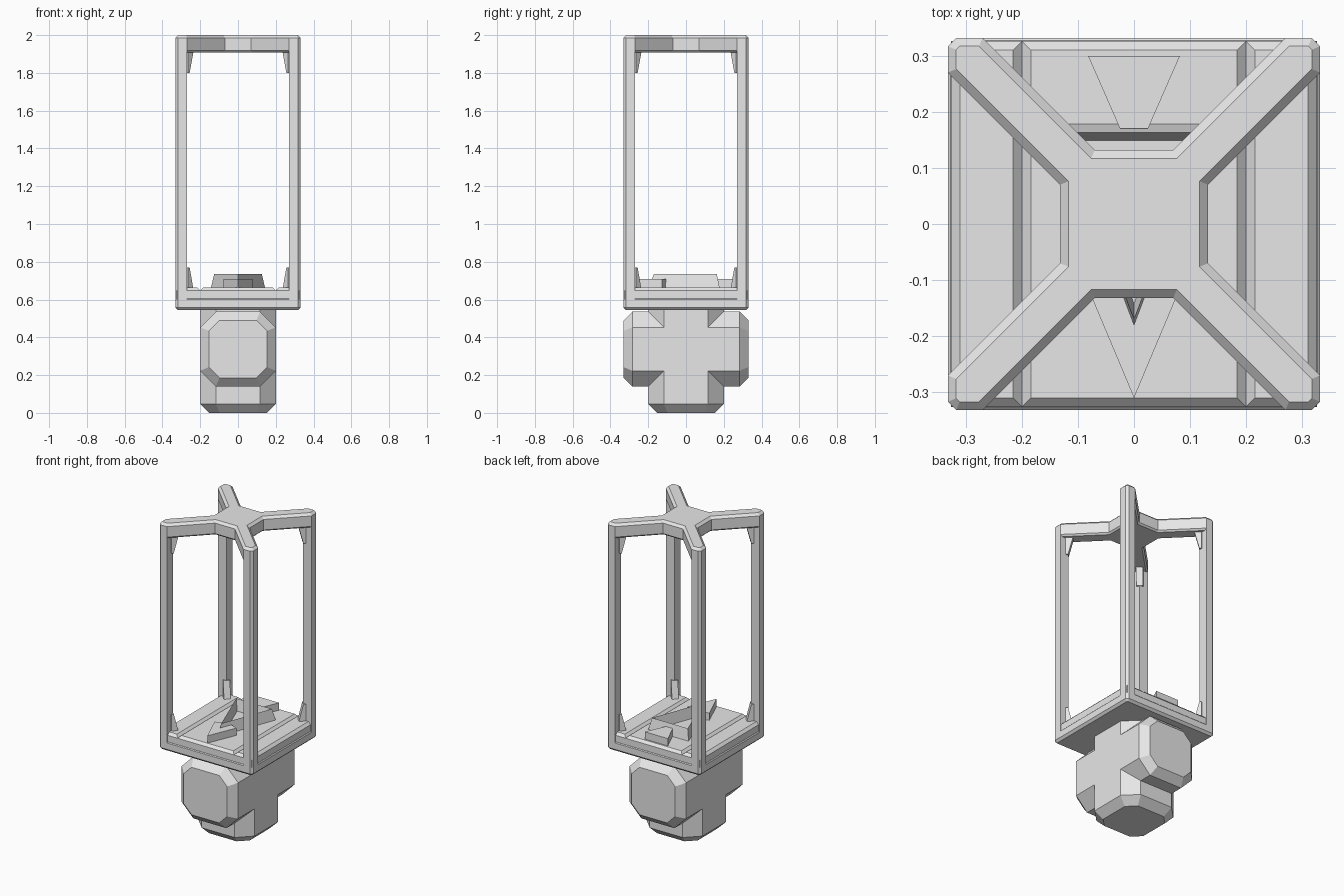
import bpy
import bmesh
from math import radians
from mathutils import Matrix, Vector

cube = bpy.data.objects.get("Cube")
if cube:
    bpy.data.objects.remove(cube)

grey = bpy.data.materials.new("light_grey")
grey.use_nodes = True
grey.diffuse_color = (0.8, 0.8, 0.8, 1)
grey.node_tree.nodes["Principled BSDF"].inputs["Base Color"].default_value = (0.8, 0.8, 0.8, 1)


def inset(poly, d):
    """Mitred inward offset of a counter-clockwise outline."""
    pts = [Vector(p) for p in poly]
    if d == 0:
        return pts
    out = []
    for i, p in enumerate(pts):
        a = (p - pts[i - 1]).normalized()
        b = (pts[(i + 1) % len(pts)] - p).normalized()
        na, nb = Vector((-a.y, a.x)), Vector((-b.y, b.x))
        out.append(p + (na + nb) * d / (1 + na.dot(nb)))
    return out


def loft(name, loops, matrix=None, closed=False):
    """Bridge (outline, z) loops; cap the ends, or close into a ring."""
    bm = bmesh.new()
    rings = [[bm.verts.new((p[0], p[1], z)) for p in poly] for poly, z in loops]
    pairs = list(zip(rings, rings[1:]))
    if closed:
        pairs.append((rings[-1], rings[0]))
    else:
        bm.faces.new(rings[0][::-1])
        bm.faces.new(rings[-1])
    n = len(rings[0])
    for lo, hi in pairs:
        for i in range(n):
            j = (i + 1) % n
            bm.faces.new((lo[i], lo[j], hi[j], hi[i]))
    bmesh.ops.recalc_face_normals(bm, faces=bm.faces)
    if matrix:
        bm.transform(matrix)
    mesh = bpy.data.meshes.new(name)
    bm.to_mesh(mesh)
    bm.free()
    mesh.materials.append(grey)
    obj = bpy.data.objects.new(name, mesh)
    bpy.context.collection.objects.link(obj)
    return obj


def prism(name, poly, z0, z1, low=0, top=0, matrix=None):
    """Extruded outline with chamfered bottom and top rims."""
    loops = [(inset(poly, low), z0)]
    if low:
        loops.append((poly, z0 + low))
    if top:
        loops.append((poly, z1 - top))
    loops.append((inset(poly, top), z1))
    return loft(name, loops, matrix)


def cut_rect(hx, hy, c):
    """Rectangle with cut corners."""
    return [(hx, c - hy), (hx, hy - c), (hx - c, hy), (c - hx, hy),
            (-hx, hy - c), (-hx, c - hy), (c - hx, -hy), (hx - c, -hy)]


def rect(x0, x1, h):
    return [(x0, -h), (x1, -h), (x1, h), (x0, h)]


def quarter(i):
    return Matrix.Rotation(radians(90 * i), 4, "Z")


# Lower block: upright octagonal body crossed by a horizontal one
prism("lower_body", cut_rect(0.2, 0.2, 0.083), 0, 0.55, low=0.048)
prism("cross_body", cut_rect(0.2, 0.198, 0.083), -0.33, 0.33, 0.046, 0.046,
      Matrix.Translation((0, 0, 0.338)) @ Matrix.Rotation(radians(90), 4, "X"))

# Tray and its floor panels
H = 0.332
prism("base_plate", cut_rect(H, H, 0.015), 0.545, 0.605, 0.014, 0.005)
prism("centre_panel", rect(-0.2, 0.2, 0.326), 0.6, 0.663, top=0.016)
prism("left_panel", rect(0.2, 0.326, 0.326), 0.6, 0.663, top=0.016)
prism("right_panel", rect(-0.326, -0.2, 0.326), 0.6, 0.663, top=0.016)

# Corner posts with diagonal braces at both ends
post = [(0.27, 0.27), (H, 0.27), (H, H - 0.015), (H - 0.015, H), (0.27, H)]
t = 0.014
foot = [(0.28 - t, 0.28 + t), (0.25 - t, 0.25 + t), (0.25 + t, 0.25 - t), (0.28 + t, 0.28 - t)]
tip = [foot[0], (0.27 - t, 0.27 + t), (0.27 + t, 0.27 - t), foot[3]]
for i in range(4):
    prism("post", post, 0.59, 1.92, matrix=quarter(i))
    loft("lower_brace", [(foot, 0.655), (tip, 0.77)], quarter(i))
    loft("upper_brace", [(tip, 1.8), (foot, 1.91)], quarter(i))

# Four-armed roof
arm = [(0.132, 0.07), (H, 0.27), (H, H - 0.015), (H - 0.015, H), (0.27, H), (0.07, 0.132)]
roof = [(quarter(i) @ Vector((x, y, 0))).to_2d() for i in range(4) for x, y in arm]
prism("roof_cross", roof, 1.908, 2.0, low=0.01, top=0.015)

# Raised floor emblem: chevron, ridged triangle and wedge
chevron = [(0, -0.31), (0.077, -0.127), (0.028, -0.106),
           (0, -0.175), (-0.028, -0.106), (-0.077, -0.127)]
prism("chevron", chevron, 0.65, 0.71)
wedge = [(0.025, 0.17), (0.082, 0.3), (-0.082, 0.3), (-0.025, 0.17)]
prism("wedge", wedge, 0.65, 0.71)
centre = Vector((0, 0.052))
ridge = [Vector((0, -0.17)), Vector((0.126, 0.163)), Vector((-0.126, 0.163))]


def scaled(s):
    return [centre + (p - centre) * s for p in ridge]


loft("ridged_triangle", [(scaled(1.14), 0.66), (ridge, 0.735), (scaled(0.87), 0.66)], closed=True)
